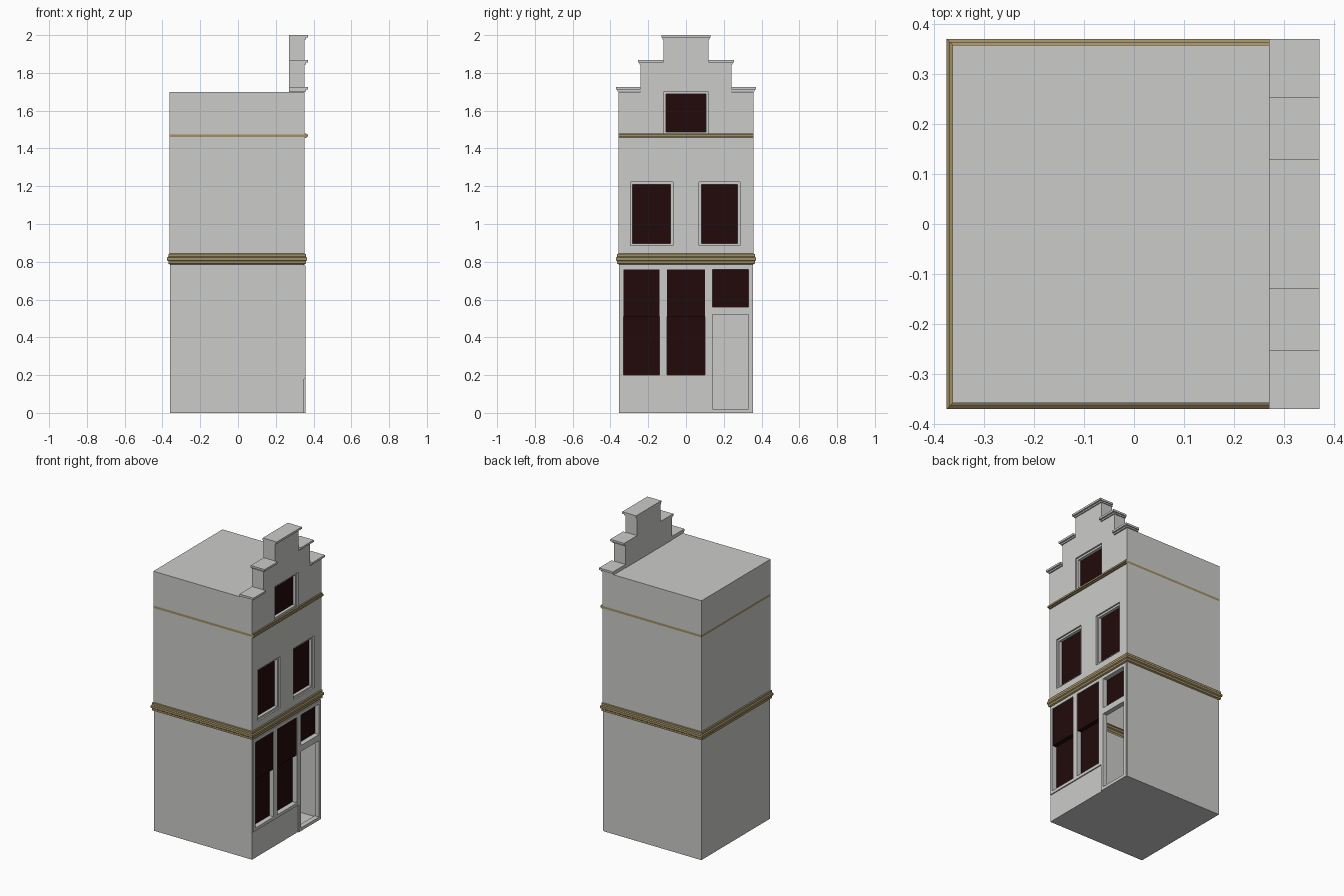
import bpy, bmesh

old = bpy.data.objects.get("Cube")
if old:
    bpy.data.objects.remove(old, do_unlink=True)


def material(name, rgb):
    m = bpy.data.materials.new(name)
    m.use_nodes = True
    m.diffuse_color = (*rgb, 1)
    m.node_tree.nodes["Principled BSDF"].inputs["Base Color"].default_value = (*rgb, 1)
    return m


WALL = material("pale grey stone", (0.6, 0.6, 0.59))
GOLD = material("ochre moulding", (0.36, 0.28, 0.13))
DARK = material("dark glass", (0.016, 0.003, 0.003))

CX = -0.005          # centre of the house in x
FRONT = 0.35         # ground floor facade plane
UPPER = 0.353        # upper facade plane


def finish(name, bm, *mats):
    mesh = bpy.data.meshes.new(name)
    bm.to_mesh(mesh)
    bm.free()
    for m in mats:
        mesh.materials.append(m)
    ob = bpy.data.objects.new(name, mesh)
    bpy.context.collection.objects.link(ob)
    return ob


def box(name, x, y, z, mat):
    bm = bmesh.new()
    bmesh.ops.create_cube(bm, size=1)
    for v in bm.verts:
        v.co = [r[0] if c < 0 else r[1] for c, r in zip(v.co, (x, y, z))]
    return finish(name, bm, mat)


def rect(bm, x, y0, y1, z0, z1):
    return [bm.verts.new(p) for p in ((x, y0, z0), (x, y1, z0), (x, y1, z1), (x, y0, z1))]


# Hollow shell: square rings stacked up a profile of (height, half width)
PROFILE = [(0, 0.355), (0.785, 0.355), (0.79, 0.364), (0.803, 0.364),
           (0.808, 0.37), (0.822, 0.37), (0.827, 0.364), (0.84, 0.364),
           (0.843, 0.358), (1.46, 0.358), (1.475, 0.358), (1.7, 0.358)]
bm = bmesh.new()
rings = [[bm.verts.new((CX + sx * r, sy * r, z))
          for sx, sy in ((1, -1), (1, 1), (-1, 1), (-1, -1))] for z, r in PROFILE]
for lo, hi in zip(rings, rings[1:]):
    z0, z1 = lo[0].co.z, hi[0].co.z
    cornice = 0.78 < z0 and z1 < 0.85
    for i in range(4):
        if i == 0 and not cornice:
            continue                      # street side is built as the facade
        j = (i + 1) % 4
        f = bm.faces.new((lo[i], lo[j], hi[j], hi[i]))
        f.material_index = int(cornice or z1 - z0 < 0.02)
bm.faces.new(rings[0][::-1])
bm.faces.new(rings[-1])
finish("house_shell", bm, WALL, GOLD)


# Facade walls: a grid of faces that leaves out the openings
def facade(name, x, half, z0, z1, holes):
    ys = sorted({-half, half} | {h[k] for h in holes for k in (0, 1)})
    zs = sorted({z0, z1} | {h[k] for h in holes for k in (2, 3)})
    bm = bmesh.new()
    for a, b in zip(ys, ys[1:]):
        for c, d in zip(zs, zs[1:]):
            my, mz = (a + b) / 2, (c + d) / 2
            if not any(h[0] < my < h[1] and h[2] < mz < h[3] for h in holes):
                bm.faces.new(rect(bm, x, a, b, c, d))
    bmesh.ops.remove_doubles(bm, verts=bm.verts, dist=0.0001)
    finish(name, bm, WALL)


# Stepped frame around an opening, closed by glass or left open
def opening(name, x, hole, steps, glass=True):
    y0, y1, z0, z1 = hole
    bm = bmesh.new()
    loops = [rect(bm, x + d, y0 + i, y1 - i, z0 + i, z1 - i) for i, d in steps]
    for a, b in zip(loops, loops[1:]):
        for i in range(4):
            j = (i + 1) % 4
            bm.faces.new((a[i], a[j], b[j], b[i]))
    if glass:
        bm.faces.new(loops[-1]).material_index = 1
    finish(name, bm, WALL, DARK)


RAISED = [(0, 0), (0, 0.007), (0.02, 0.007), (0.02, -0.025)]
SUNK = [(0, 0), (0, -0.01), (0.013, -0.01), (0.013, -0.03)]

shop = [(-0.35, -0.12, 0.18, 0.78), (-0.12, 0.12, 0.18, 0.78)]
transom = (0.12, 0.35, 0.54, 0.78)
door = (0.12, 0.35, 0, 0.54)
facade("ground_facade", FRONT, 0.355, 0, 0.785, shop + [transom, door])
for n, h in enumerate(shop):
    opening(f"shop_window_{n + 1}", FRONT, h, RAISED)
    box(f"upper_sash_{n + 1}", (FRONT - 0.025, FRONT + 0.002),
        (h[0] + 0.02, h[1] - 0.02), (0.51, 0.76), DARK)
opening("transom_window", FRONT, transom, RAISED)
opening("doorway", FRONT, door, RAISED, glass=False)

middle = [(-0.295, -0.07, 0.885, 1.222), (0.07, 0.285, 0.885, 1.222)]
attic = (-0.12, 0.12, 1.475, 1.7)
facade("upper_facade", UPPER, 0.358, 0.843, 1.7, middle + [attic])
for n, h in enumerate(middle):
    opening(f"middle_window_{n + 1}", UPPER, h, SUNK)
opening("attic_window", UPPER, attic, SUNK)

# Upper moulding across the facade
for n, (out, z0, z1) in enumerate(((0.362, 1.455, 1.462), (0.37, 1.462, 1.473), (0.362, 1.473, 1.48))):
    box(f"upper_moulding_{n + 1}", (UPPER - 0.003, out), (-0.358, 0.358), (z0, z1), GOLD)

# Stepped gable
BACK = 0.27
box("gable_lower", (BACK, UPPER), (-0.24, 0.24), (1.7, 1.85), WALL)
box("gable_upper", (BACK, UPPER), (-0.12, 0.12), (1.85, 1.985), WALL)


# Coping stones: a narrow course below a wider one
def coping(name, y, z, grow0, grow1):
    box(name + "_bed", (BACK, 0.36), (y[0] - grow0 / 2, y[1] + grow1 / 2), (z, z + 0.009), WALL)
    box(name + "_cap", (BACK, 0.371), (y[0] - grow0, y[1] + grow1), (z + 0.009, z + 0.022), WALL)


for label, inner, outer, z in (("low", 0.24, 0.356, 1.702), ("middle", 0.12, 0.24, 1.845)):
    coping(f"{label}_coping_left", (inner, outer), z, 0, 0.014)
    coping(f"{label}_coping_right", (-outer, -inner), z, 0.014, 0)
coping("top_coping", (-0.12, 0.12), 1.978, 0.01, 0.01)
